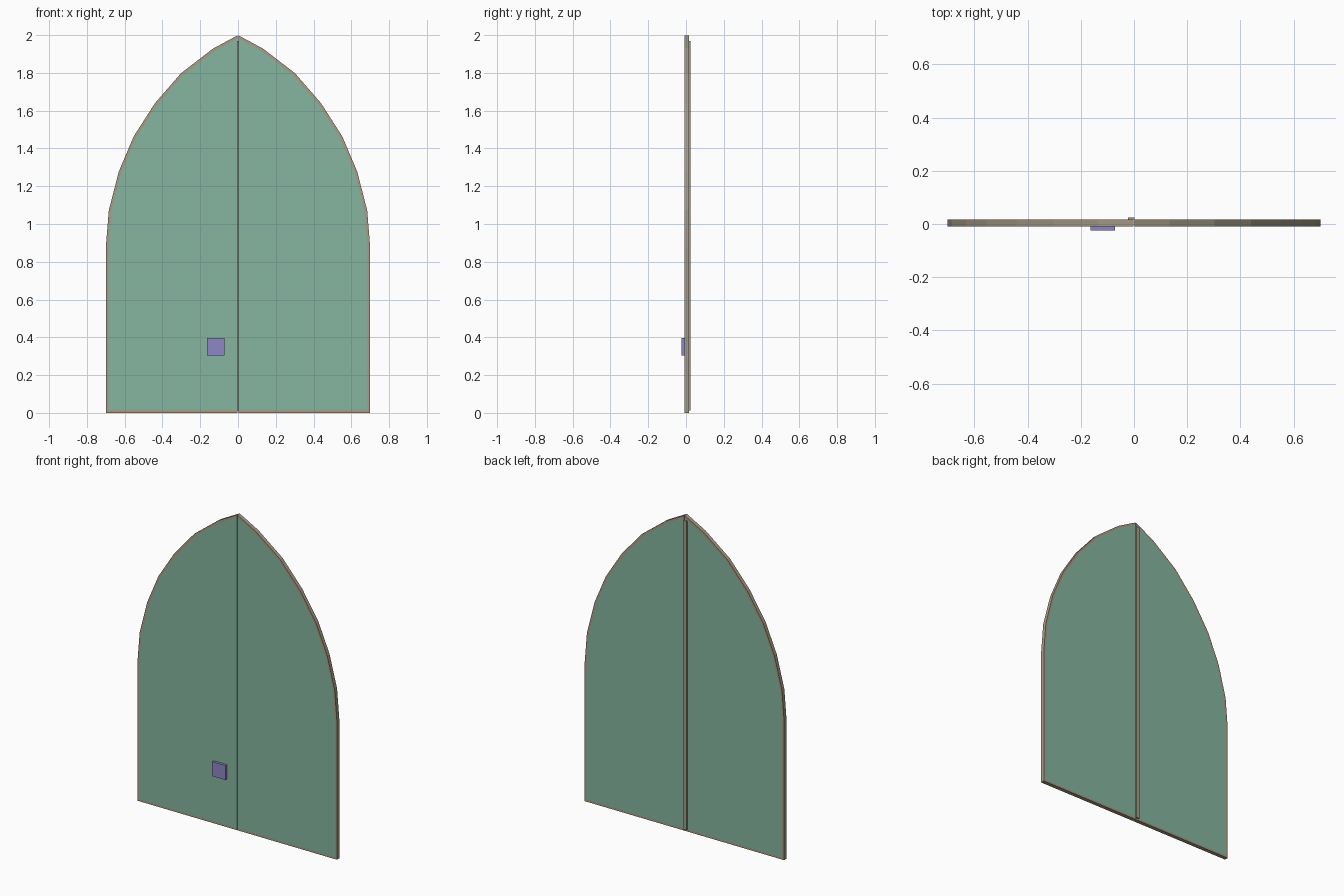
import bpy, bmesh

if "Cube" in bpy.data.objects:
    bpy.data.objects.remove(bpy.data.objects["Cube"])

FRONT, BACK = -0.0085, 0.016      # leaf thickness in y
GAP = 0.0015                      # half gap between the leaves


def material(name, rgb):
    m = bpy.data.materials.new(name)
    m.diffuse_color = (*rgb, 1)
    m.use_nodes = True
    m.node_tree.nodes["Principled BSDF"].inputs["Base Color"].default_value = m.diffuse_color
    return m


green = material("green_paint", (0.24, 0.46, 0.35))
brown = material("brown_edge", (0.38, 0.33, 0.24))
purple = material("purple_metal", (0.27, 0.24, 0.56))


def add_object(name, bm, mats):
    bmesh.ops.recalc_face_normals(bm, faces=bm.faces)
    me = bpy.data.meshes.new(name)
    bm.to_mesh(me)
    bm.free()
    for m in mats:
        me.materials.append(m)
    ob = bpy.data.objects.new(name, me)
    bpy.context.collection.objects.link(ob)
    return ob


def box(name, lo, hi, mat):
    bm = bmesh.new()
    bmesh.ops.create_cube(bm, size=1)
    for v in bm.verts:
        for i in range(3):
            v.co[i] = (lo[i] + hi[i]) / 2 + v.co[i] * (hi[i] - lo[i])
    return add_object(name, bm, [mat])


# Pointed arch outline, right half from the floor to the tip
half = [(0.70, 0), (0.70, 0.875), (0.684, 1.072), (0.631, 1.278), (0.552, 1.464),
        (0.44, 1.639), (0.302, 1.798), (0.133, 1.928), (0, 2.0)]
outline = half + [(-x, z) for x, z in reversed(half[:-1])]


def leaf(name, side):
    # Full arched slab with an edge border on both faces, cut down to one half
    bm = bmesh.new()
    face = bm.faces.new([bm.verts.new((x, FRONT, z)) for x, z in outline])
    ext = bmesh.ops.extrude_face_region(bm, geom=[face], use_keep_orig=True)
    for g in ext["geom"]:
        if isinstance(g, bmesh.types.BMVert):
            g.co.y = BACK
    bmesh.ops.recalc_face_normals(bm, faces=bm.faces)
    panels = [f for f in bm.faces if len(f.verts) > 4]
    bmesh.ops.inset_individual(bm, faces=panels, thickness=0.014, use_even_offset=True)
    for f in bm.faces:
        f.material_index = 0 if len(f.verts) > 4 else 1
    cut = bmesh.ops.bisect_plane(bm, geom=bm.verts[:] + bm.edges[:] + bm.faces[:],
                                 plane_co=(side * GAP, 0, 0), plane_no=(side, 0, 0),
                                 clear_inner=True)
    # Close the meeting edge
    edges = [e for e in cut["geom_cut"] if isinstance(e, bmesh.types.BMEdge)]
    cap = bmesh.ops.contextual_create(bm, geom=edges)
    for f in cap["faces"]:
        f.material_index = 1
    return add_object(name, bm, [green, brown])


leaf("left_door_leaf", -1)
leaf("right_door_leaf", 1)

# Cover strip behind the gap, and the lock on the front
box("cover_strip", (-0.022, BACK, 0.012), (0.002, 0.024, 1.97), brown)
box("lock_box", (-0.164, -0.024, 0.305), (-0.072, FRONT, 0.397), purple)
